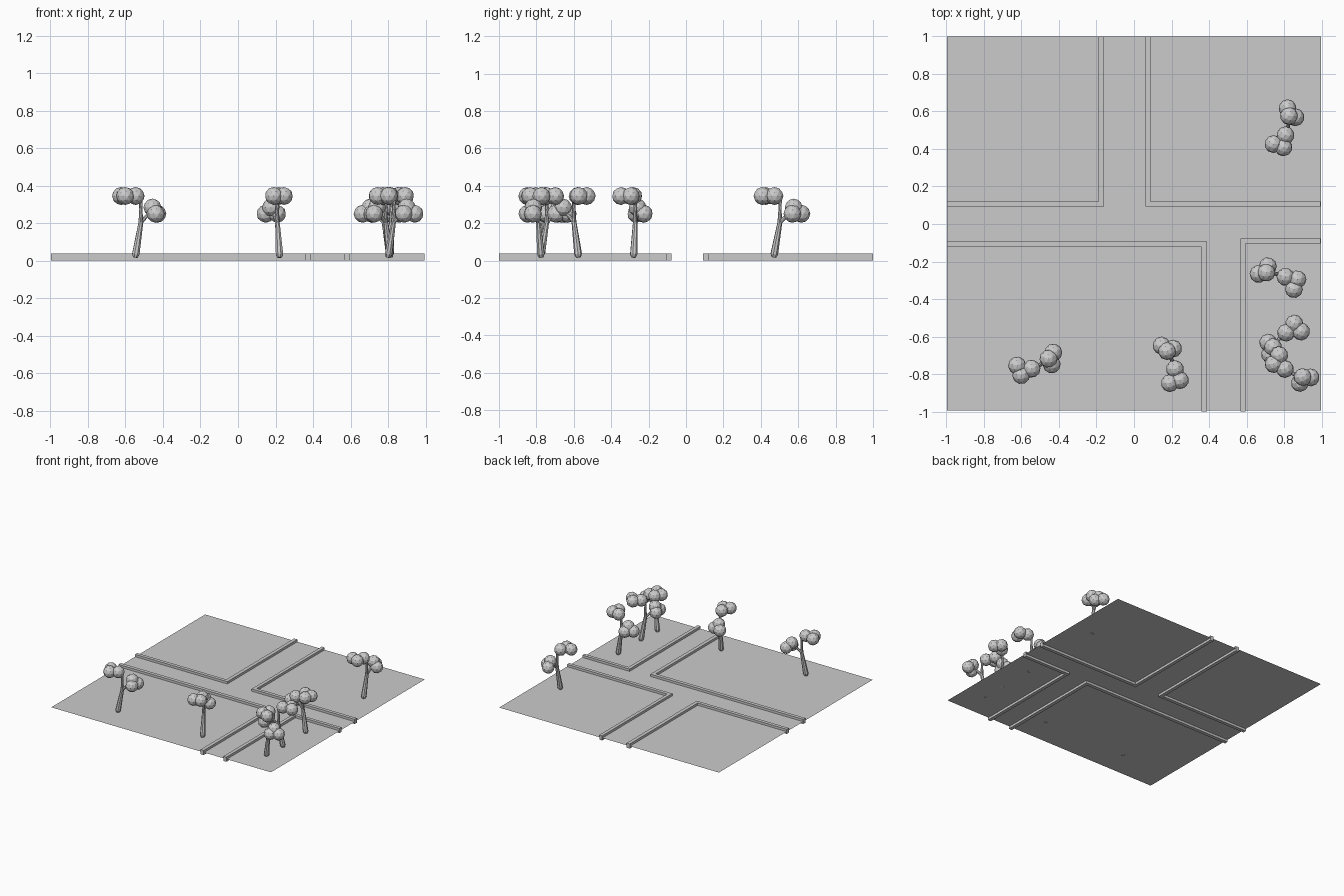
import bpy, bmesh
from math import radians, cos, sin, pi
from mathutils import Vector, Matrix

if "Cube" in bpy.data.objects:
    bpy.data.objects.remove(bpy.data.objects["Cube"])

GROUND_Z = 0.019


def add_object(name, bm):
    mesh = bpy.data.meshes.new(name)
    bm.to_mesh(mesh)
    bm.free()
    obj = bpy.data.objects.new(name, mesh)
    bpy.context.collection.objects.link(obj)
    return obj


def box(name, x0, x1, y0, y1, z0=0.0, z1=0.038):
    bm = bmesh.new()
    bmesh.ops.create_cube(bm, size=1)
    size = Matrix.Diagonal((x1 - x0, y1 - y0, z1 - z0, 1))
    move = Matrix.Translation(((x0 + x1) / 2, (y0 + y1) / 2, (z0 + z1) / 2))
    bm.transform(move @ size)
    return add_object(name, bm)


def tube(bm, points, radii, sides=8):
    """Loft capped rings along a path."""
    pts = [Vector(p) for p in points]
    rings = []
    for i, (p, r) in enumerate(zip(pts, radii)):
        d = pts[min(i + 1, len(pts) - 1)] - pts[max(i - 1, 0)]
        q = d.to_track_quat('Z', 'Y')
        rings.append([bm.verts.new(p + q @ Vector((r * cos(2 * pi * k / sides),
                                                   r * sin(2 * pi * k / sides), 0)))
                      for k in range(sides)])
    for a, b in zip(rings, rings[1:]):
        for k in range(sides):
            n = (k + 1) % sides
            bm.faces.new((a[k], a[n], b[n], b[k]))
    bm.faces.new(rings[0][::-1])
    bm.faces.new(rings[-1])


# Ground sheet
bm = bmesh.new()
bmesh.ops.create_grid(bm, x_segments=1, y_segments=1, size=0.997)
bm.transform(Matrix.Translation((-0.001, 0.002, GROUND_Z)))
add_object("ground", bm)

# Kerbs: one L-shaped pair per block corner
box("kerb_back_left_a", -0.998, -0.161, 0.092, 0.12)
box("kerb_back_left_b", -0.19, -0.161, 0.12, 1.0)
box("kerb_back_right_a", 0.06, 0.995, 0.092, 0.12)
box("kerb_back_right_b", 0.06, 0.087, 0.12, 1.0)
box("kerb_front_left_a", -0.998, 0.36, -0.123, -0.094)
box("kerb_front_left_b", 0.36, 0.389, -1.0, -0.094)
box("kerb_front_right_a", 0.567, 0.995, -0.105, -0.078)
box("kerb_front_right_b", 0.567, 0.595, -1.0, -0.105)

# Trunk with a leaning stem, an upright branch and a low side branch
bm = bmesh.new()
tube(bm, [(0, 0, 0.017), (0.001, 0.003, 0.035), (0.008, 0.033, 0.205), (0.006, 0.034, 0.33)],
     [0.013, 0.021, 0.013, 0.010])
tube(bm, [(0.008, 0.030, 0.20), (0.014, 0.065, 0.235), (0.019, 0.10, 0.265)],
     [0.011, 0.010, 0.008])
trunk_mesh = add_object("trunk", bm)

# Foliage balls: three high, three low on the other side
bm = bmesh.new()
for c in [(-0.002, 0.004, 0.345), (-0.066, -0.043, 0.345), (-0.013, -0.060, 0.345),
          (0.009, 0.148, 0.25), (0.051, 0.100, 0.25), (0.017, 0.107, 0.283)]:
    bmesh.ops.create_icosphere(bm, subdivisions=2, radius=0.048,
                               matrix=Matrix.Translation(c))
leaf_mesh = add_object("foliage", bm)

# Place the trees: x, y, turn in degrees
trees = [(0.81, 0.469, 0), (-0.548, -0.776, -49), (0.222, -0.776, 34),
         (0.812, -0.28, 88), (0.812, -0.575, 148), (0.80, -0.774, -104)]
for i, (x, y, turn) in enumerate(trees):
    for part in (trunk_mesh, leaf_mesh):
        obj = part
        if i:
            obj = bpy.data.objects.new(part.name + "_%d" % (i + 1), part.data)
            bpy.context.collection.objects.link(obj)
        obj.location = (x, y, 0)
        obj.rotation_euler.z = radians(turn)
